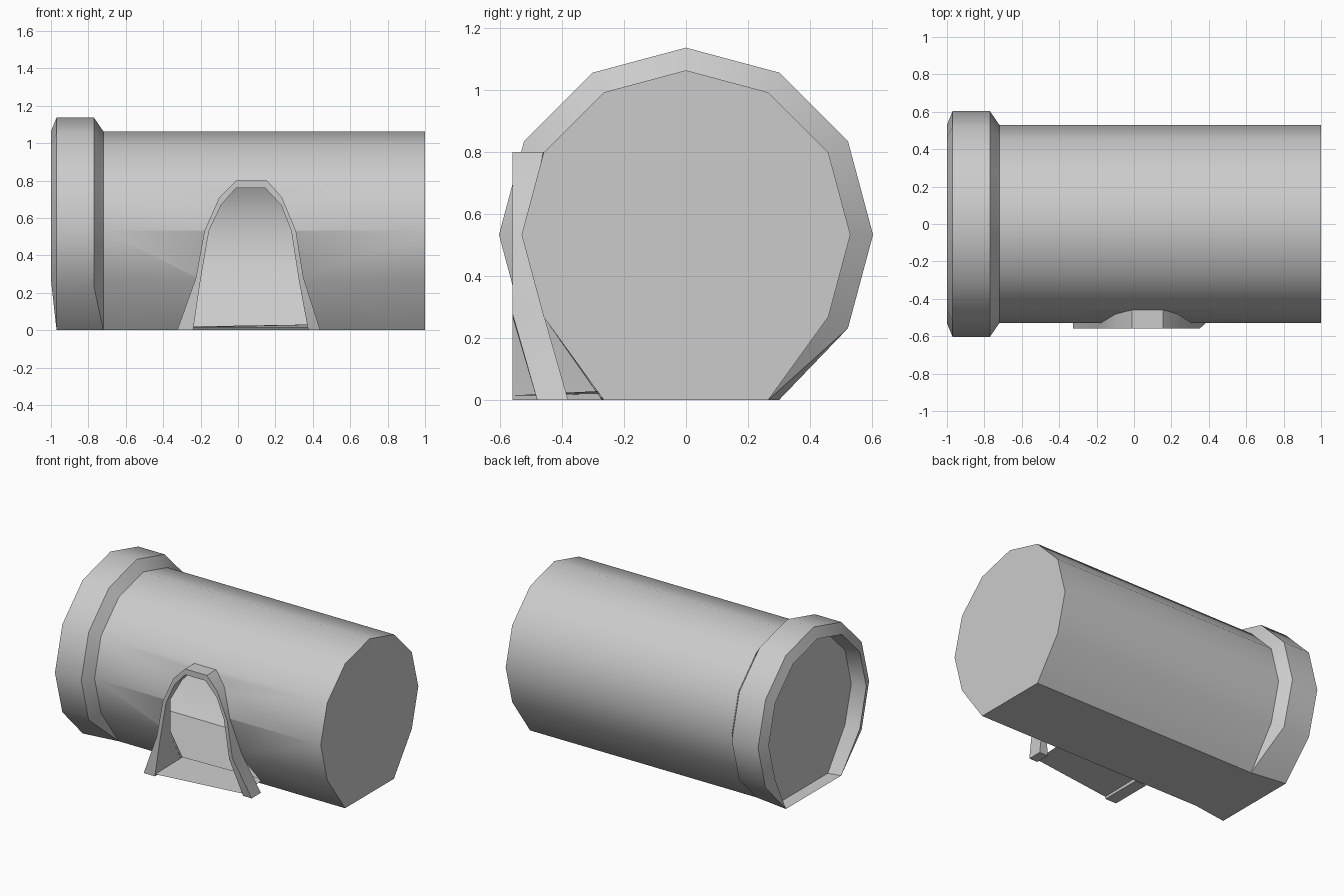
import bpy, bmesh
from math import sin, cos, radians

if "Cube" in bpy.data.objects:
    bpy.data.objects.remove(bpy.data.objects["Cube"])


def finish(name, bm):
    bmesh.ops.remove_doubles(bm, verts=bm.verts[:], dist=0.0005)
    bmesh.ops.recalc_face_normals(bm, faces=bm.faces[:])
    me = bpy.data.meshes.new(name)
    bm.to_mesh(me)
    bm.free()
    ob = bpy.data.objects.new(name, me)
    bpy.context.collection.objects.link(ob)
    return ob


def activate(ob):
    bpy.ops.object.select_all(action='DESELECT')
    ob.select_set(True)
    bpy.context.view_layer.objects.active = ob


def smooth(ob):
    activate(ob)
    bpy.ops.object.shade_smooth_by_angle(angle=radians(35))


def cut(ob, cutter):
    cutter.hide_render = True
    activate(ob)
    mod = ob.modifiers.new("cut", 'BOOLEAN')
    mod.operation = 'DIFFERENCE'
    mod.solver = 'EXACT'
    mod.object = cutter
    bpy.ops.object.modifier_apply(modifier=mod.name)
    bpy.data.objects.remove(cutter)


def section(x, r, base_x=None, base_y=None, base_z=0.0):
    """Twelve-sided ring whose lowest points are flattened onto the ground."""
    pts = [(x, r * cos(radians(a)), 0.533 + r * sin(radians(a)))
           for a in range(-30, 211, 30)]
    bx = x if base_x is None else base_x
    by = r / 2 if base_y is None else base_y
    return [(bx, by, base_z)] + pts + [(bx, -by, base_z)]


def skin(loops):
    """Closed solid through a row of equal sections, capped at both ends."""
    bm = bmesh.new()
    rows = [[bm.verts.new(p) for p in loop] for loop in loops]
    for a, b in zip(rows, rows[1:]):
        n = len(a)
        for i in range(n):
            j = (i + 1) % n
            bm.faces.new((a[i], a[j], b[j], b[i]))
    bm.faces.new(rows[0])
    bm.faces.new(rows[-1])
    return bm


# Barrel with recessed end and raised collar
barrel = finish("barrel", skin([
    section(-0.90, 0.51, base_z=0.015),
    section(-1.00, 0.53, -0.97, 0.30),
    section(-0.97, 0.603, -0.97, 0.30),
    section(-0.77, 0.603, -0.72, 0.265),
    section(-0.72, 0.53, -0.72, 0.265),
    section(1.00, 0.53, 1.0, 0.265),
]))

# Doorway outline (x, z), outer and inner
outer = [(-.325, 0), (-.225, .28), (-.18, .53), (-.10, .71), (-.01, .80),
         (.155, .80), (.235, .71), (.31, .53), (.35, .28), (.44, 0)]
inner = [(-.24, 0), (-.20, .27), (-.155, .53), (-.09, .67), (-.01, .76),
         (.145, .76), (.23, .67), (.285, .53), (.325, .27), (.375, 0)]

# Hollow interior with a floor, opened through the doorway
cut(barrel, finish("hollow_cutter", skin(
    [section(x, 0.515, base_z=0.015) for x in (-0.88, 0.985)])))
cut(barrel, finish("doorway_cutter", skin(
    [[(x, y, max(z, 0.02)) for x, z in inner] for y in (-0.7, -0.2)])))
smooth(barrel)

# Doorway arch, following front and back depths per outline point
front = [-.56] * 9 + [-.48]
back = [-.27, -.46, -.52, -.48, -.46, -.46, -.48, -.52, -.46, -.38]
arch = finish("doorway_arch", skin([
    [(o[0], f, o[1]), (i[0], f, i[1]), (i[0], b, i[1]), (o[0], b, o[1])]
    for o, i, f, b in zip(outer, inner, front, back)]))
smooth(arch)

# Doorway floor
bm = bmesh.new()
bm.faces.new([bm.verts.new(p) for p in (
    (-.24, -.56, .015), (.375, -.48, .015), (.375, -.26, .03), (-.24, -.26, .02))])
finish("doorway_floor", bm)
